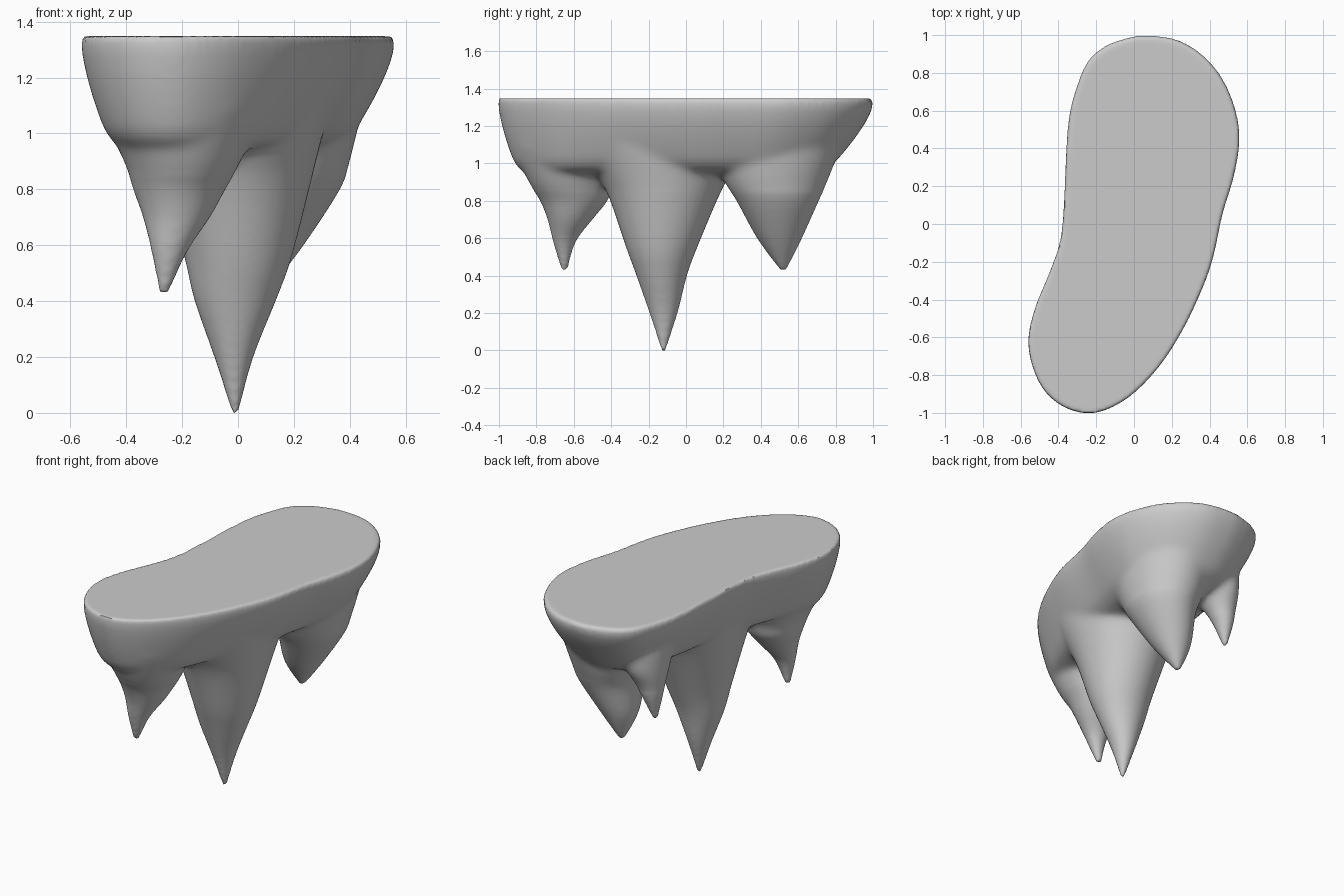
import bpy, bmesh, math
from mathutils import Vector

default_cube = bpy.data.objects.get("Cube")
if default_cube:
    bpy.data.objects.remove(default_cube, do_unlink=True)

# Material
stone = bpy.data.materials.new("grey_stone")
stone.use_nodes = True
stone_colour = (0.6, 0.6, 0.6, 1)
stone.diffuse_color = stone_colour
for node in stone.node_tree.nodes:
    if node.type == 'BSDF_PRINCIPLED':
        node.inputs["Base Color"].default_value = stone_colour


def refine(points, closed, steps=4):
    """Rounded curve through the given points."""
    points = [Vector(p) for p in points]
    count = len(points)

    def pick(i):
        return points[i % count] if closed else points[min(max(i, 0), count - 1)]

    curve = []
    for i in range(count if closed else count - 1):
        before, start, end, after = (pick(i + k) for k in (-1, 0, 1, 2))
        leave, arrive = (end - before) / 2, (after - start) / 2
        for s in range(steps):
            t = s / steps
            curve.append(start + leave * t
                         + (3 * (end - start) - 2 * leave - arrive) * t ** 2
                         + (2 * (start - end) + leave + arrive) * t ** 3)
    return curve if closed else curve + [points[-1]]


# Kidney-shaped rim outline, and the spine its rings shrink towards
rim_outline = refine((
    (.05, 1), (-.06, .98), (-.16, .94), (-.24, .87), (-.29, .77), (-.34, .6),
    (-.36, .4), (-.37, .15), (-.39, -.08), (-.45, -.26), (-.52, -.43),
    (-.56, -.6), (-.54, -.75), (-.47, -.89), (-.35, -.98), (-.2, -1),
    (-.03, -.92), (.13, -.76), (.26, -.56), (.36, -.35), (.42, -.18),
    (.47, .05), (.53, .25), (.56, .44), (.54, .6), (.47, .77), (.36, .9),
    (.22, .98)), True)
spine_front, spine_back = Vector((-.2, -.6)), Vector((.1, .42))

vertices, faces = [], []


def outline_ring(height, size):
    """The rim outline pulled towards the spine, more at the back."""
    spine = spine_back - spine_front
    ring = []
    for point in rim_outline:
        along = (point - spine_front).dot(spine) / spine.length_squared
        anchor = spine_front + spine * min(max(along, 0), 1)
        flat = anchor + (point - anchor) * size ** (1 + .3 * point.y)
        ring.append((flat.x, flat.y, height))
    return ring


def oval_ring(height, x, y, radius_x, radius_y, sides=40):
    ring = []
    for i in range(sides):
        angle = math.tau * i / sides
        ring.append((x + radius_x * math.cos(angle),
                     y + radius_y * math.sin(angle), height))
    return ring


def loft(rings):
    """Closed skin through rings of equal length."""
    start, count = len(vertices), len(rings[0])
    for ring in rings:
        vertices.extend(ring)
    for r in range(len(rings) - 1):
        a, b = start + r * count, start + (r + 1) * count
        for i in range(count):
            j = (i + 1) % count
            faces.append((a + i, a + j, b + j, b + i))
    last = start + (len(rings) - 1) * count
    faces.append(tuple(range(start, start + count))[::-1])
    faces.append(tuple(range(last, last + count)))


# Slab with a flat top, rounded rim and tapering belly: height, size
slab_levels = ((1.348, .95), (1.345, .98), (1.32, .997), (1.25, .97),
               (1.15, .885), (1.05, .775), (1, .7), (.96, .58), (.93, .3))
loft([outline_ring(*level) for level in refine(slab_levels, False)])

# Hanging spikes: height, centre x, centre y, radius x, radius y
spikes = {
    "front": ((1.1, -.2, -.61, .29, .32), (.98, -.2, -.61, .245, .27),
              (.88, -.2, -.61, .2, .22), (.8, -.21, -.6, .165, .18),
              (.7, -.22, -.62, .12, .12), (.58, -.245, -.65, .065, .06),
              (.43, -.265, -.65, .016, .016)),
    "middle": ((1.1, 0, -.13, .33, .45), (.92, 0, -.12, .285, .345),
               (.8, 0, -.12, .255, .285), (.55, 0, -.13, .19, .19),
               (.4, -.01, -.13, .145, .135), (.2, -.015, -.12, .07, .075),
               (0, -.01, -.12, .01, .01)),
    "back": ((1.12, .17, .48, .28, .37), (1, .18, .48, .245, .315),
             (.9, .18, .48, .22, .275), (.8, .18, .49, .185, .22),
             (.6, .12, .5, .115, .12), (.43, .09, .52, .016, .016)),
    "small": ((1.12, -.13, .58, .14, .2), (1, -.15, .6, .12, .16),
              (.9, -.175, .61, .09, .1), (.8, -.195, .615, .055, .06),
              (.67, -.21, .61, .014, .014)),
}
for levels in spikes.values():
    loft([oval_ring(*level) for level in refine(levels, False)])

# Fuse everything into one skin
mesh = bpy.data.meshes.new("hanging_rock")
mesh.from_pydata(vertices, [], faces)
rock = bpy.data.objects.new("hanging_rock", mesh)
bpy.context.collection.objects.link(rock)
fuse = rock.modifiers.new("fuse", 'REMESH')
fuse.mode = 'VOXEL'
fuse.voxel_size = .014
bpy.context.view_layer.update()
evaluated = rock.evaluated_get(bpy.context.evaluated_depsgraph_get())
rock.data = bpy.data.meshes.new_from_object(evaluated)
rock.modifiers.clear()

# Soften the joins between belly and spikes, leaving rim and tips crisp
bm = bmesh.new()
bm.from_mesh(rock.data)
for low, high, passes in ((.85, 1.28, 12), (.1, 1.33, 2)):
    band = [v for v in bm.verts if low < v.co.z < high]
    for _ in range(passes):
        bmesh.ops.smooth_vert(bm, verts=band, factor=.5, use_axis_x=True,
                              use_axis_y=True, use_axis_z=True)
bm.to_mesh(rock.data)
bm.free()

rock.data.materials.clear()
rock.data.materials.append(stone)
for obj in bpy.context.selected_objects:
    obj.select_set(False)
rock.select_set(True)
bpy.context.view_layer.objects.active = rock
bpy.ops.object.shade_smooth_by_angle(angle=math.radians(50))
